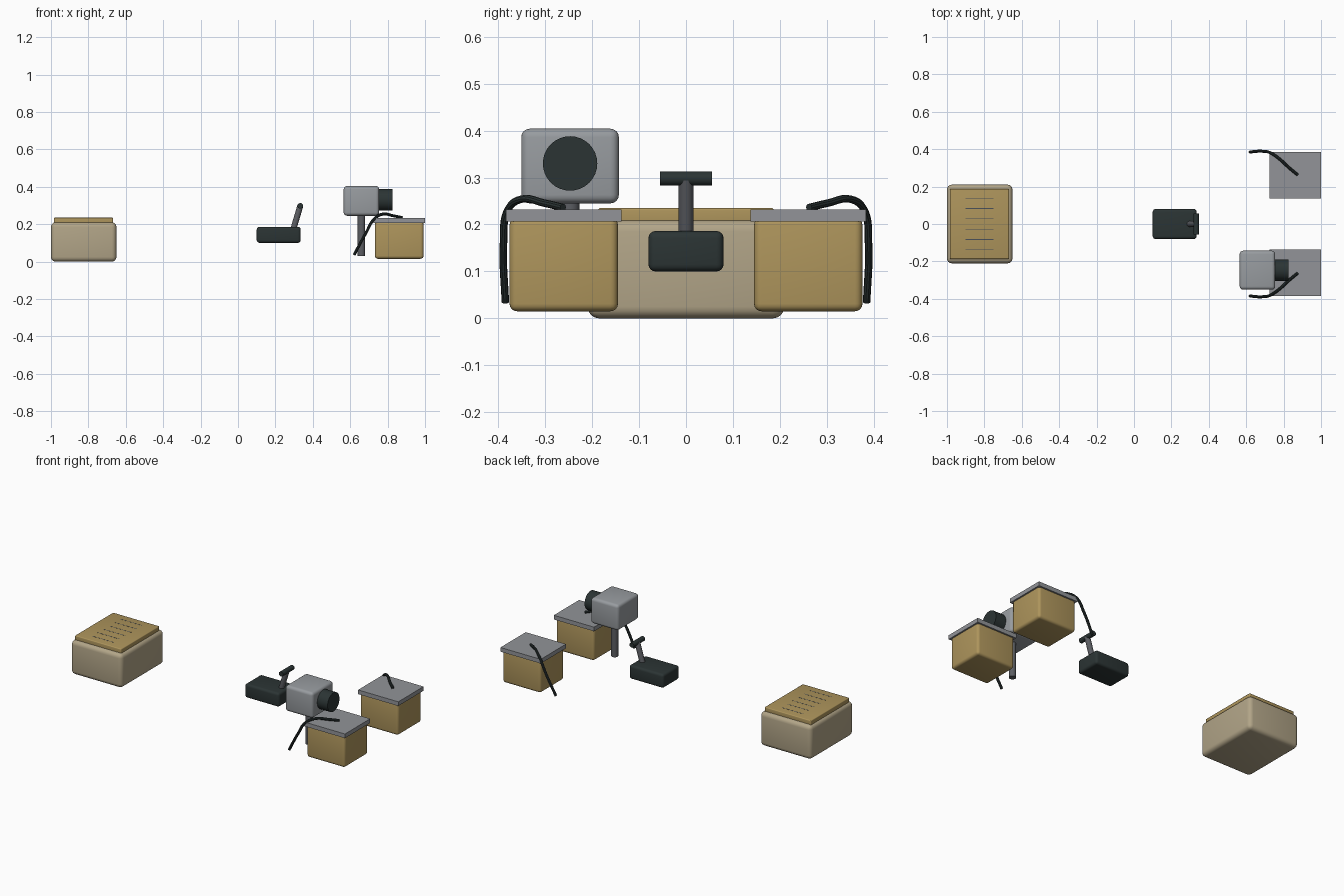
import bpy
from mathutils import Vector

cube = bpy.data.objects.get("Cube")
if cube:
    bpy.data.objects.remove(cube, do_unlink=True)


def material(name, hex_code):
    srgb = [int(hex_code[i:i + 2], 16) / 255 for i in (0, 2, 4)]
    color = [c / 12.92 if c < 0.04 else ((c + 0.055) / 1.055) ** 2.4 for c in srgb] + [1]
    mat = bpy.data.materials.new(name)
    mat.use_nodes = True
    mat.diffuse_color = color
    mat.node_tree.nodes["Principled BSDF"].inputs["Base Color"].default_value = color
    return mat


beige = material("beige", "B2A588")
ochre = material("ochre", "AE955C")
light_gray = material("light gray", "989CA0")
lid_gray = material("lid gray", "929498")
steel = material("dark steel", "5C5E63")
black = material("green black", "2B3434")
slate = material("slate", "4A5058")


def finish(name, mat, bevel=0):
    obj = bpy.context.object
    obj.name = name
    obj.data.materials.append(mat)
    if bevel:
        bpy.ops.object.transform_apply(location=False, rotation=False, scale=True)
        mod = obj.modifiers.new("rounded edges", "BEVEL")
        mod.width = bevel
        mod.segments = 4
        bpy.ops.object.modifier_apply(modifier=mod.name)
    bpy.ops.object.shade_smooth_by_angle()
    return obj


def box(name, lo, hi, mat, bevel=0):
    lo, hi = Vector(lo), Vector(hi)
    bpy.ops.mesh.primitive_cube_add(size=1, location=(lo + hi) / 2)
    bpy.context.object.scale = hi - lo
    return finish(name, mat, bevel)


def rod(name, start, end, radius, mat):
    start, end = Vector(start), Vector(end)
    axis = end - start
    bpy.ops.mesh.primitive_cylinder_add(
        vertices=32, radius=radius, depth=axis.length, location=(start + end) / 2,
        rotation=axis.to_track_quat("Z", "Y").to_euler())
    return finish(name, mat)


def cable(name, points, radius, mat):
    curve = bpy.data.curves.new(name, "CURVE")
    curve.dimensions = "3D"
    curve.bevel_depth = radius
    curve.bevel_resolution = 3
    curve.use_fill_caps = True
    spline = curve.splines.new("BEZIER")
    spline.bezier_points.add(len(points) - 1)
    for knot, co in zip(spline.bezier_points, points):
        knot.co = co
        knot.handle_left_type = knot.handle_right_type = "AUTO"
    obj = bpy.data.objects.new(name, curve)
    bpy.context.collection.objects.link(obj)
    bpy.ops.object.select_all(action="DESELECT")
    obj.select_set(True)
    bpy.context.view_layer.objects.active = obj
    bpy.ops.object.convert(target="MESH")
    return finish(name, mat)


# Large housing with a cover plate and fine vent lines
box("housing", (-1, -0.21, 0), (-0.65, 0.21, 0.21), beige, 0.025)
box("cover_plate", (-0.985, -0.187, 0.195), (-0.668, 0.187, 0.235), ochre, 0.005)
for i in range(6):
    y = (i - 2.5) * 0.055
    box(f"vent_line_{i + 1}", (-0.9, y - 0.002, 0.234), (-0.75, y + 0.002, 0.2354), slate)

# Control block with a leaning lever
box("control_block", (0.1, -0.08, 0.1), (0.335, 0.08, 0.186), black, 0.015)
rod("lever", (0.295, 0, 0.17), (0.333, 0, 0.298), 0.016, steel)
rod("lever_grip", (0.333, -0.055, 0.298), (0.333, 0.055, 0.298), 0.015, black)

# Sensor head on a post
box("sensor_head", (0.565, -0.351, 0.245), (0.755, -0.143, 0.404), light_gray, 0.018)
rod("sensor_lens", (0.74, -0.247, 0.33), (0.826, -0.247, 0.33), 0.058, black)
rod("sensor_post", (0.66, -0.247, 0.03), (0.66, -0.247, 0.26), 0.02, steel)

# Pair of lidded boxes, each with a cable
path = ((0.62, 0.385, 0.035), (0.685, 0.389, 0.155), (0.73, 0.38, 0.23),
        (0.775, 0.35, 0.254), (0.83, 0.3, 0.245), (0.876, 0.262, 0.236))
for side, s in (("left", 1), ("right", -1)):
    y_in, y_out = sorted((0.145 * s, 0.376 * s))
    box(f"{side}_box", (0.732, y_in, 0.015), (0.992, y_out, 0.215), ochre, 0.016)
    y_in, y_out = sorted((0.137 * s, 0.384 * s))
    box(f"{side}_lid", (0.725, y_in, 0.206), (1, y_out, 0.232), lid_gray)
    cable(f"{side}_cable", [(x, y * s, z) for x, y, z in path], 0.008, black)
